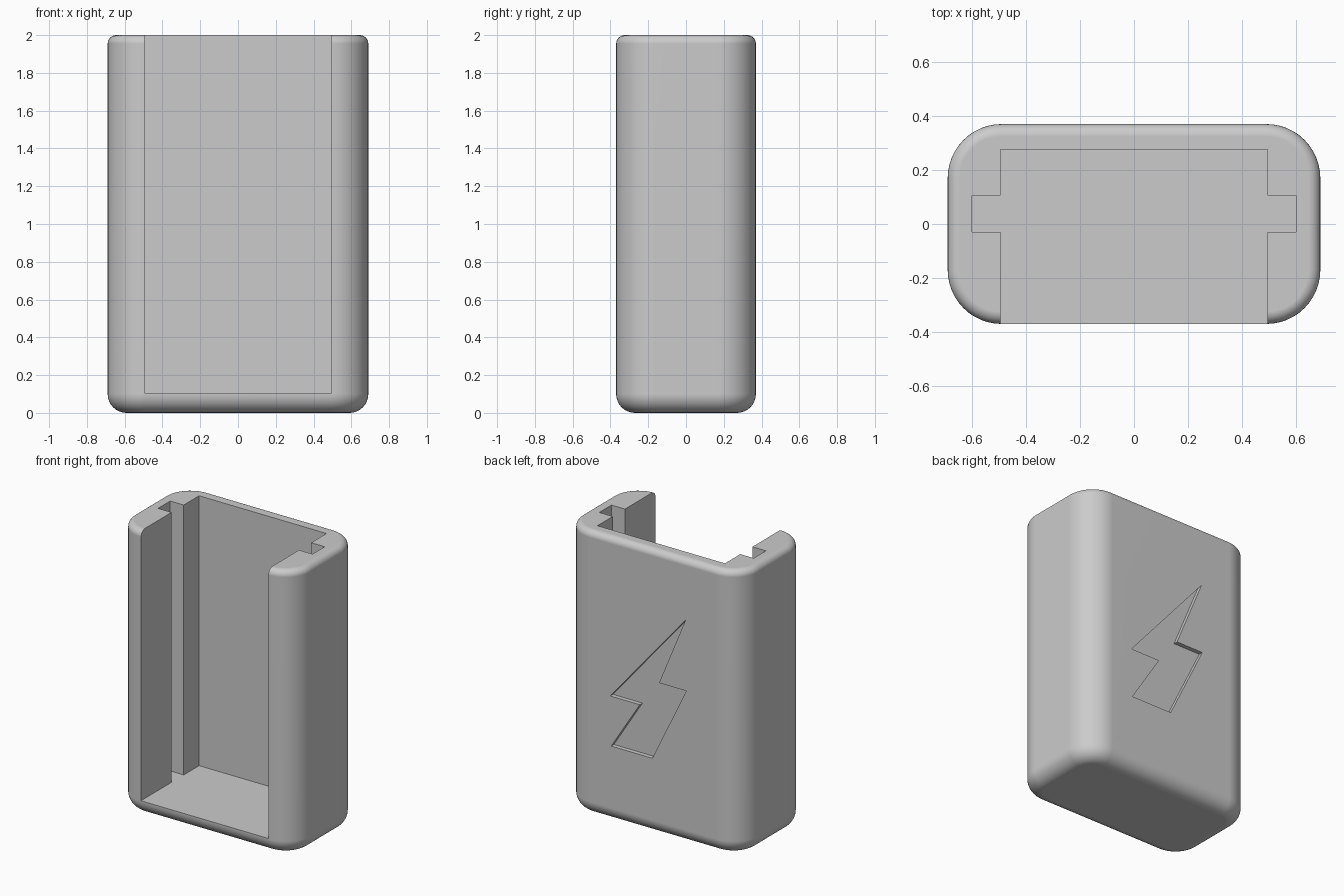
import bpy, bmesh, math

if "Cube" in bpy.data.objects:
    bpy.data.objects.remove(bpy.data.objects["Cube"])

HX, HY, HEIGHT = 0.69, 0.37, 2.0      # half width, half depth, height
CORNER, FOOT, RIM = 0.2, 0.1, 0.045   # rounding radii

grey = bpy.data.materials.new("plain grey")
grey.use_nodes = True
grey.diffuse_color = (0.6, 0.6, 0.6, 1)
grey.node_tree.nodes["Principled BSDF"].inputs["Base Color"].default_value = (0.6, 0.6, 0.6, 1)


def make_object(name, bm):
    bmesh.ops.recalc_face_normals(bm, faces=bm.faces)
    mesh = bpy.data.meshes.new(name)
    bm.to_mesh(mesh)
    bm.free()
    mesh.materials.append(grey)
    ob = bpy.data.objects.new(name, mesh)
    bpy.context.collection.objects.link(ob)
    return ob


def outline(inset, z, steps=12):
    """Rounded rectangle, pulled in by inset."""
    pts = []
    r = CORNER - inset
    for q, (sx, sy) in enumerate([(1, 1), (-1, 1), (-1, -1), (1, -1)]):
        for i in range(steps + 1):
            a = math.pi / 2 * (q + i / steps)
            pts.append((sx * (HX - CORNER) + r * math.cos(a),
                        sy * (HY - CORNER) + r * math.sin(a), z))
    return pts


def loft(name, rings):
    bm = bmesh.new()
    loops = [[bm.verts.new(p) for p in ring] for ring in rings]
    for a, b in zip(loops, loops[1:]):
        for i in range(len(a)):
            j = (i + 1) % len(a)
            bm.faces.new((a[i], a[j], b[j], b[i]))
    bm.faces.new(loops[0])
    bm.faces.new(loops[-1])
    return make_object(name, bm)


# Rounded case: large rounding at the foot, small one at the rim
rings = []
for i in range(9):
    a = math.pi / 2 * i / 8
    rings.append(outline(FOOT * (1 - math.sin(a)), FOOT * (1 - math.cos(a))))
for i in range(7):
    a = math.pi / 2 * i / 6
    rings.append(outline(RIM * (1 - math.cos(a)), HEIGHT - RIM * (1 - math.sin(a))))
case = loft("case", rings)

# Open cavity with a guide slot on each side
half = [(0.495, -0.6), (0.495, -0.03), (0.6, -0.03), (0.6, 0.105), (0.495, 0.105), (0.495, 0.275)]
plan = half + [(-x, y) for x, y in reversed(half)]
cavity = loft("cavity_cutter", [[(x, y, z) for x, y in plan] for z in (0.105, 2.2)])

# Shallow lightning bolt recess in the back
bolt = [(-0.255, 1.573), (0.33, 0.885), (0.1, 0.885), (0.322, 0.535),
        (0.003, 0.535), (-0.262, 1.078), (-0.05, 1.078)]
recess = loft("bolt_cutter", [[(x, y, z) for x, z in bolt] for y in (HY - 0.03, HY + 0.1)])

bpy.ops.object.select_all(action="DESELECT")
case.select_set(True)
bpy.context.view_layer.objects.active = case
for cutter in (cavity, recess):
    cutter.hide_render = True
    mod = case.modifiers.new("cut", "BOOLEAN")
    mod.operation, mod.solver, mod.object = "DIFFERENCE", "EXACT", cutter
    bpy.ops.object.modifier_apply(modifier=mod.name)
    bpy.data.objects.remove(cutter)

# Smooth roundings, crisp cut edges, flat broad faces
bpy.ops.object.shade_smooth_by_angle(angle=math.radians(30))
weighted = case.modifiers.new("weighted normals", "WEIGHTED_NORMAL")
weighted.keep_sharp = True
